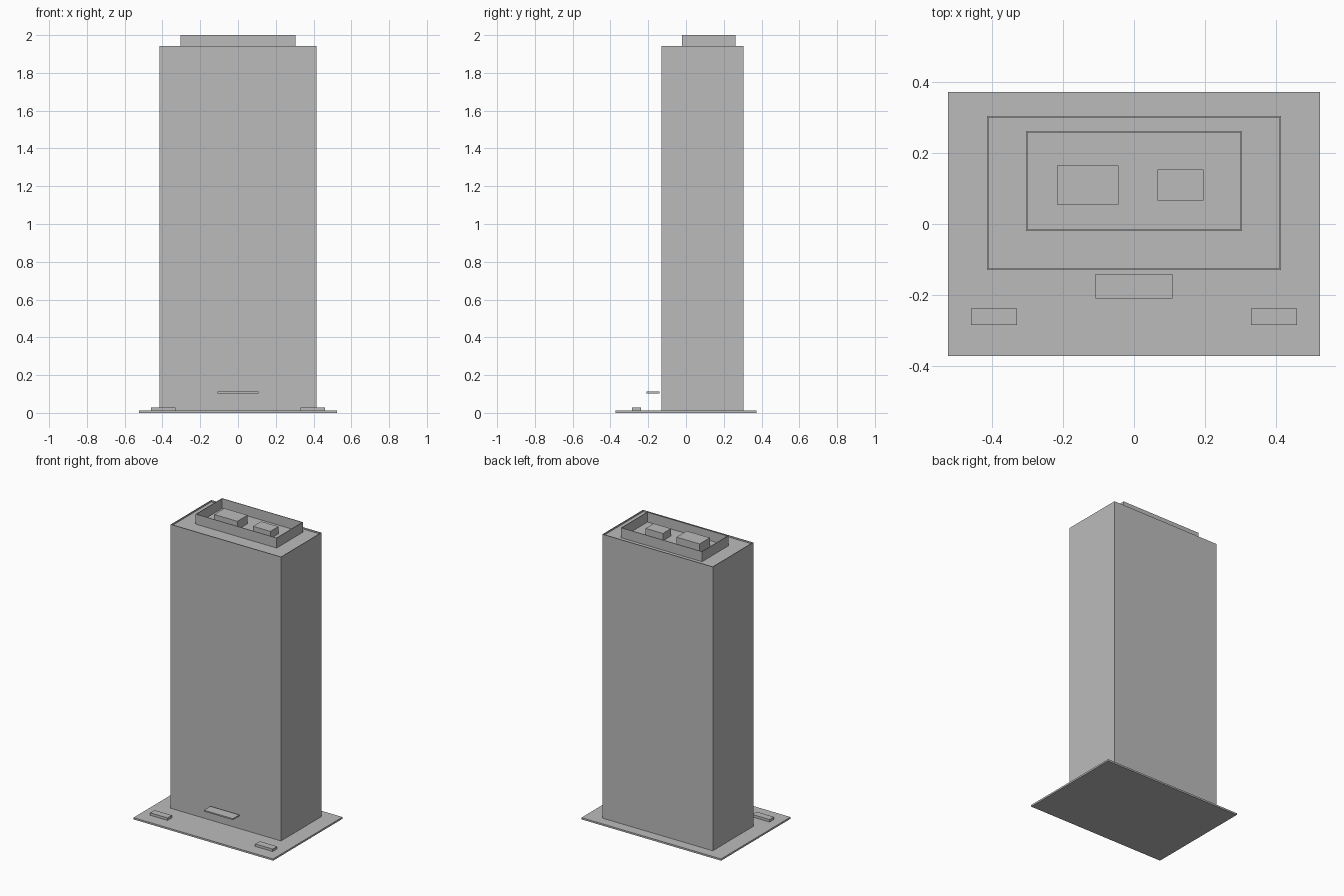
import bpy
import bmesh
from mathutils import Vector

cube = bpy.data.objects.get("Cube")
if cube:
    bpy.data.objects.remove(cube, do_unlink=True)

# One plain grey for the whole building
grey = bpy.data.materials.new("concrete_grey")
grey.use_nodes = True
color = (0.5, 0.5, 0.5, 1)
grey.diffuse_color = color
grey.node_tree.nodes["Principled BSDF"].inputs["Base Color"].default_value = color


def block(name, x, y, z, rim=0, depth=0):
    """Box from (min, max) spans; a rim sinks the top inside a thin parapet."""
    bm = bmesh.new()
    bmesh.ops.create_cube(bm, size=1)
    for v in bm.verts:
        v.co = Vector([span[1] if c > 0 else span[0]
                       for c, span in zip(v.co, (x, y, z))])
    if rim:
        bm.normal_update()
        top = max(bm.faces, key=lambda f: f.calc_center_median().z)
        # Inset the rim, then extrude the floor down for upright inner walls
        bmesh.ops.inset_region(bm, faces=[top], thickness=rim)
        floor = bmesh.ops.extrude_discrete_faces(bm, faces=[top])["faces"][0]
        bmesh.ops.translate(bm, verts=floor.verts, vec=(0, 0, -depth))
    bmesh.ops.recalc_face_normals(bm, faces=bm.faces)
    mesh = bpy.data.meshes.new(name)
    bm.to_mesh(mesh)
    bm.free()
    mesh.materials.append(grey)
    obj = bpy.data.objects.new(name, mesh)
    bpy.context.scene.collection.objects.link(obj)
    return obj


# Ground slab and tower with a low roof parapet
slab_top = 0.012
block("ground_slab", (-0.525, 0.525), (-0.373, 0.373), (0, slab_top))
block("tower", (-0.415, 0.415), (-0.13, 0.305), (slab_top, 1.942),
      rim=0.006, depth=0.01)

# Rooftop screen wall around two plant units
roof = 1.932
block("roof_screen", (-0.305, 0.305), (-0.02, 0.263), (roof - 0.005, 2.0),
      rim=0.006, depth=0.067)
block("large_roof_unit", (-0.218, -0.044), (0.055, 0.165), (roof, 1.992))
block("small_roof_unit", (0.066, 0.196), (0.067, 0.154), (roof, 1.983))

# Entrance canopy
block("entrance_canopy", (-0.109, 0.109), (-0.21, -0.141), (0.103, 0.112))

# Pair of planters on the forecourt
for side, x in (("right", (-0.461, -0.33)), ("left", (0.33, 0.461))):
    block(side + "_planter", x, (-0.286, -0.239), (slab_top, 0.029))
